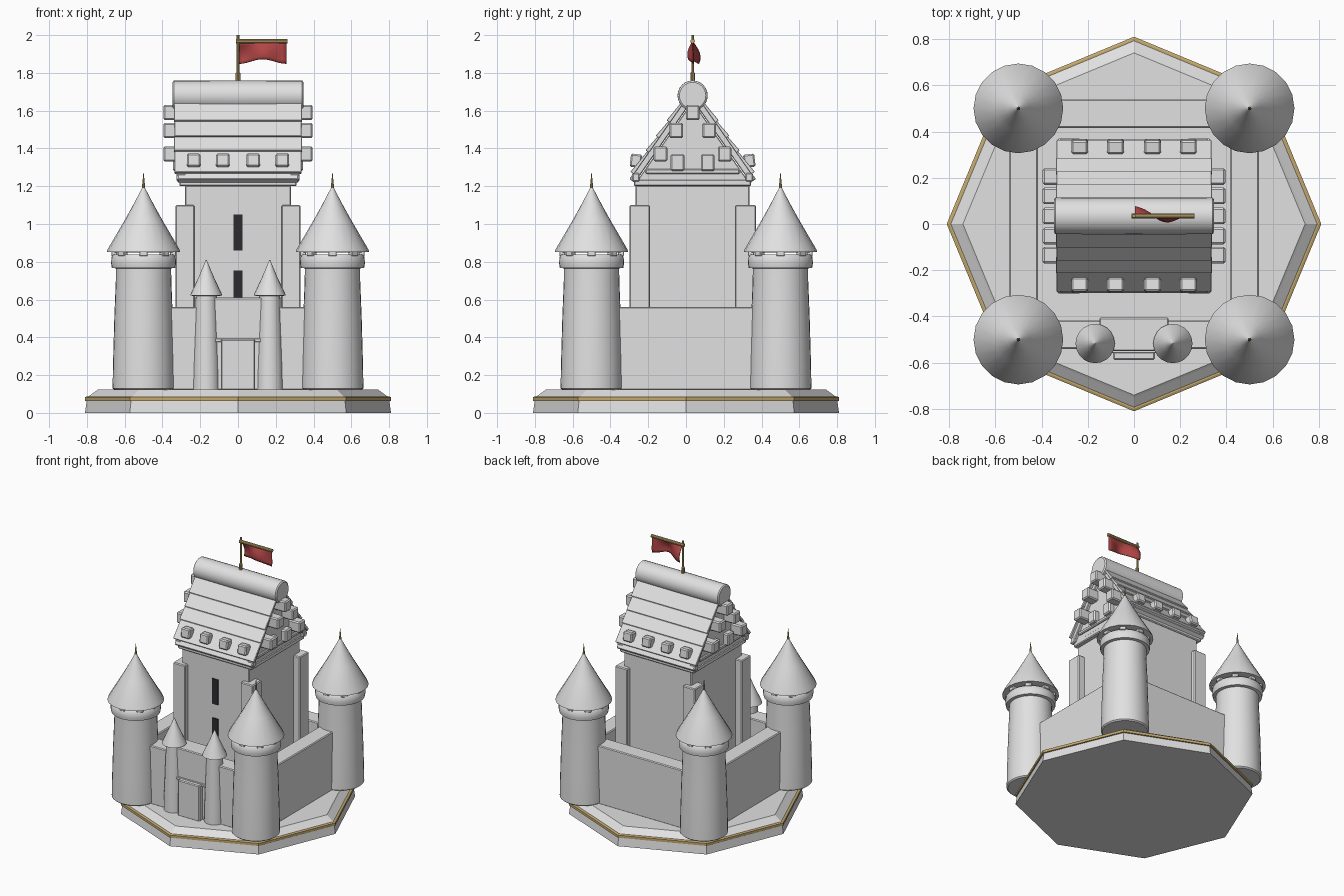
import bpy, bmesh, math
from mathutils import Vector, Matrix

if "Cube" in bpy.data.objects:
    bpy.data.objects.remove(bpy.data.objects["Cube"])


def material(name, r, g, b):
    m = bpy.data.materials.new(name)
    m.use_nodes = True
    m.diffuse_color = (r, g, b, 1)
    m.node_tree.nodes["Principled BSDF"].inputs["Base Color"].default_value = (r, g, b, 1)
    return m


STONE = material("pale stone", 0.75, 0.75, 0.75)
GOLD = material("gold trim", 0.55, 0.40, 0.16)
RED = material("red cloth", 0.45, 0.06, 0.06)
BLACK = material("dark opening", 0.025, 0.025, 0.03)
CY = 0.035  # keep centre line in y


def finish(name, bm, mat, smooth=False, bevel=0):
    bmesh.ops.recalc_face_normals(bm, faces=bm.faces[:])
    me = bpy.data.meshes.new(name)
    bm.to_mesh(me)
    bm.free()
    me.materials.append(mat)
    ob = bpy.data.objects.new(name, me)
    bpy.context.collection.objects.link(ob)
    if bevel:
        mod = ob.modifiers.new("Bevel", "BEVEL")
        mod.width = bevel
        mod.segments = 1
    if smooth:
        bpy.ops.object.select_all(action="DESELECT")
        ob.select_set(True)
        bpy.context.view_layer.objects.active = ob
        bpy.ops.object.shade_smooth_by_angle(angle=math.radians(35))
    return ob


def box(name, x, y, z, mat=STONE, bevel=0.006, turn=None):
    """Box from (low, high) ranges, optionally turned about its centre."""
    bm = bmesh.new()
    bmesh.ops.create_cube(bm, size=1)
    bmesh.ops.scale(bm, vec=(x[1] - x[0], y[1] - y[0], z[1] - z[0]), verts=bm.verts)
    if turn:
        bmesh.ops.rotate(bm, matrix=turn, verts=bm.verts)
    bmesh.ops.translate(bm, vec=(sum(x) / 2, sum(y) / 2, sum(z) / 2), verts=bm.verts)
    return finish(name, bm, mat, bevel=bevel)


def lathe(name, profile, sides, at=(0, 0), mat=STONE, smooth=True, along_x=False):
    """Solid of revolution from (radius, height) points."""
    bm = bmesh.new()
    rings = []
    for r, z in profile:
        rings.append([bm.verts.new((r * math.cos(2 * math.pi * i / sides),
                                    r * math.sin(2 * math.pi * i / sides), z))
                      for i in range(sides)])
    for a, b in zip(rings, rings[1:]):
        for i in range(sides):
            j = (i + 1) % sides
            bm.faces.new((a[i], a[j], b[j], b[i]))
    bm.faces.new(rings[0])
    bm.faces.new(rings[-1])
    if along_x:
        bmesh.ops.rotate(bm, matrix=Matrix.Rotation(math.pi / 2, 3, "Y"), verts=bm.verts)
    ob = finish(name, bm, mat, smooth)
    ob.location.x, ob.location.y = at
    return ob


def prism(name, points, half, bevel=0.004):
    """Extrude a y-z outline along x."""
    bm = bmesh.new()
    a, b = [[bm.verts.new((x, p[0], p[1])) for p in points] for x in (-half, half)]
    bm.faces.new(a)
    bm.faces.new(b)
    for i in range(len(a)):
        j = (i + 1) % len(a)
        bm.faces.new((a[i], a[j], b[j], b[i]))
    return finish(name, bm, STONE, bevel=bevel)


# Octagonal plinth with a gold band
lathe("plinth", [(0.81, 0), (0.80, 0.07), (0.795, 0.085), (0.75, 0.117), (0.74, 0.125)],
      8, smooth=False)
lathe("plinth_band", [(0.80, 0.062), (0.81, 0.064), (0.81, 0.083), (0.80, 0.087)],
      8, mat=GOLD, smooth=False)

# Curtain walls
for s, side in ((-1, "low"), (1, "high")):
    across = sorted((s * 0.415, s * 0.54))
    box("side_wall_" + side, across, (-0.42, 0.42), (0.12, 0.56))
    box("cross_wall_" + side, (-0.42, 0.42), across, (0.12, 0.56))

# Corner towers
for sx in (-1, 1):
    for sy in (-1, 1):
        at = (sx * 0.5, sy * 0.5)
        lathe("tower_shaft", [(0.155, 0.122), (0.164, 0.13), (0.162, 0.25), (0.155, 0.5),
                              (0.147, 0.70), (0.146, 0.78)], 32, at)
        lathe("tower_collar", [(0.145, 0.765), (0.168, 0.768), (0.172, 0.79),
                               (0.17, 0.825), (0.16, 0.838)], 32, at)
        lathe("tower_roof", [(0.15, 0.85), (0.194, 0.853), (0.19, 0.866), (0.1, 1.02),
                             (0.05, 1.11), (0.003, 1.20)], 20, at)
        lathe("tower_spike", [(0.009, 1.175), (0.007, 1.21), (0.001, 1.27)], 8, at, GOLD)
        for i in range(8):
            a = i * math.pi / 4
            x, y = at[0] + 0.155 * math.cos(a), at[1] + 0.155 * math.sin(a)
            box("tower_tooth", (x - 0.016, x + 0.016), (y - 0.022, y + 0.022),
                (0.83, 0.897), bevel=0.003, turn=Matrix.Rotation(a, 3, "Z"))

# Gatehouse with two turrets
box("gate_block", (-0.15, 0.15), (-0.55, -0.405), (0.12, 0.61))
box("gate_lintel", (-0.125, 0.125), (-0.558, -0.5), (0.375, 0.395), bevel=0.003)
box("gate_door", (-0.09, 0.09), (-0.588, -0.5), (0.12, 0.39))
for s in (-1, 1):
    at = (s * 0.168, -0.517)
    lathe("turret_shaft", [(0.072, 0.122), (0.069, 0.25), (0.06, 0.5), (0.055, 0.63)], 24, at)
    lathe("turret_roof", [(0.05, 0.618), (0.085, 0.621), (0.08, 0.635), (0.04, 0.72),
                          (0.002, 0.81)], 20, at)

# Keep with corner buttresses, cornice and slit windows
box("keep", (-0.28, 0.28), (CY - 0.302, CY + 0.302), (0.12, 1.205))
for sx in (-1, 1):
    for sy in (-1, 1):
        box("buttress", sorted((sx * 0.23, sx * 0.332)),
            sorted((CY + sy * 0.225, CY + sy * 0.335)), (0.12, 1.10))
box("cornice", (-0.31, 0.31), (CY - 0.31, CY + 0.31), (1.2, 1.235))
for low, high in ((0.565, 0.755), (0.86, 1.05)):
    box("slit_window", (-0.025, 0.025), (CY - 0.309, CY - 0.30), (low, high), BLACK, 0)

# Gable body and tie beam
prism("gable", [(CY - 0.30, 1.22), (CY + 0.30, 1.22), (CY, 1.65)], 0.305)
box("tie_beam", (-0.318, 0.318), (CY - 0.25, CY + 0.25), (1.265, 1.292))

# Roof slopes: a backing slab and overlapping board rows
eave, top = Vector((0.335, 1.238)), Vector((0.05, 1.645))
out = Vector((top.y - eave.y, eave.x - top.x)).normalized()
for s in (-1, 1):
    def slope(t, lift):
        p = eave.lerp(top, t) + out * lift
        return (CY + s * p.x, p.y)

    prism("roof_slab", [slope(0, 0), slope(1, 0), slope(1, -0.035), slope(0, -0.035)], 0.32)
    rows = (0.07, 0.35, 0.54, 0.74, 1)
    for i, (t0, t1) in enumerate(zip(rows, rows[1:])):
        prism("roof_boards", [slope(t0, -0.005), slope(t0, 0.017), slope(t1, 0.007),
                              slope(t1, -0.005)], 0.335 + 0.003 * (i % 2), 0.002)
    y = CY + s * 0.30
    for x in (-0.235, -0.08, 0.08, 0.235):
        box("eave_block", (x - 0.036, x + 0.036), (y - 0.03, y + 0.03), (1.30, 1.37), bevel=0.008,
            turn=Matrix.Rotation(s * 0.12, 3, "X"))
    for x in (-0.30, 0.30):
        box("eave_bracket", (x - 0.025, x + 0.025), (y - 0.02, y + 0.02), (1.225, 1.27))

# Stepped blocks on both gable ends
steps = [(0, 1.59), (-0.087, 1.495), (0.087, 1.495), (-0.17, 1.37), (0.17, 1.37)]
for s in (-1, 1):
    for dy, z in steps:
        box("gable_block", sorted((s * 0.29, s * 0.395)), (CY + dy - 0.036, CY + dy + 0.036),
            (z - 0.04, z + 0.04), bevel=0.008)
    for dy in (-0.08, 0.08):
        box("gable_low_block", sorted((s * 0.29, s * 0.345)),
            (CY + dy - 0.036, CY + dy + 0.036), (1.28, 1.37), bevel=0.008)

# Ridge roll
ridge = lathe("ridge_roll", [(0.07, -0.347), (0.079, -0.34), (0.08, 0), (0.079, 0.34),
                             (0.07, 0.347)], 24, (0, CY), along_x=True)
ridge.location.z = 1.68

# Flagpole and crossbar
lathe("flagpole", [(0.012, 1.74), (0.012, 1.80), (0.007, 1.805), (0.007, 2.0)],
      10, (0, CY), GOLD)
bar = lathe("flag_bar", [(0.012, -0.01), (0.012, 0.262)], 10, (0, CY), GOLD, along_x=True)
bar.location.z = 1.968

# Rippling cloth
bm = bmesh.new()
bmesh.ops.create_grid(bm, x_segments=12, y_segments=6, size=0.5)
for v in bm.verts:
    u, d = v.co.x + 0.5, 0.5 - v.co.y
    drop = 0.105 + 0.012 * math.cos(u * 2 * math.pi)
    sway = 0.04 * (1 - u) - 0.035 * math.sin(u * math.pi) + 0.01 * math.sin(u * 9)
    v.co = (0.004 + 0.252 * u, CY + sway * math.sin(d * 2.2), 1.965 - drop * d)
cloth = finish("flag_cloth", bm, RED, smooth=True)
thick = cloth.modifiers.new("Solidify", "SOLIDIFY")
thick.thickness = 0.005
thick.offset = 0
